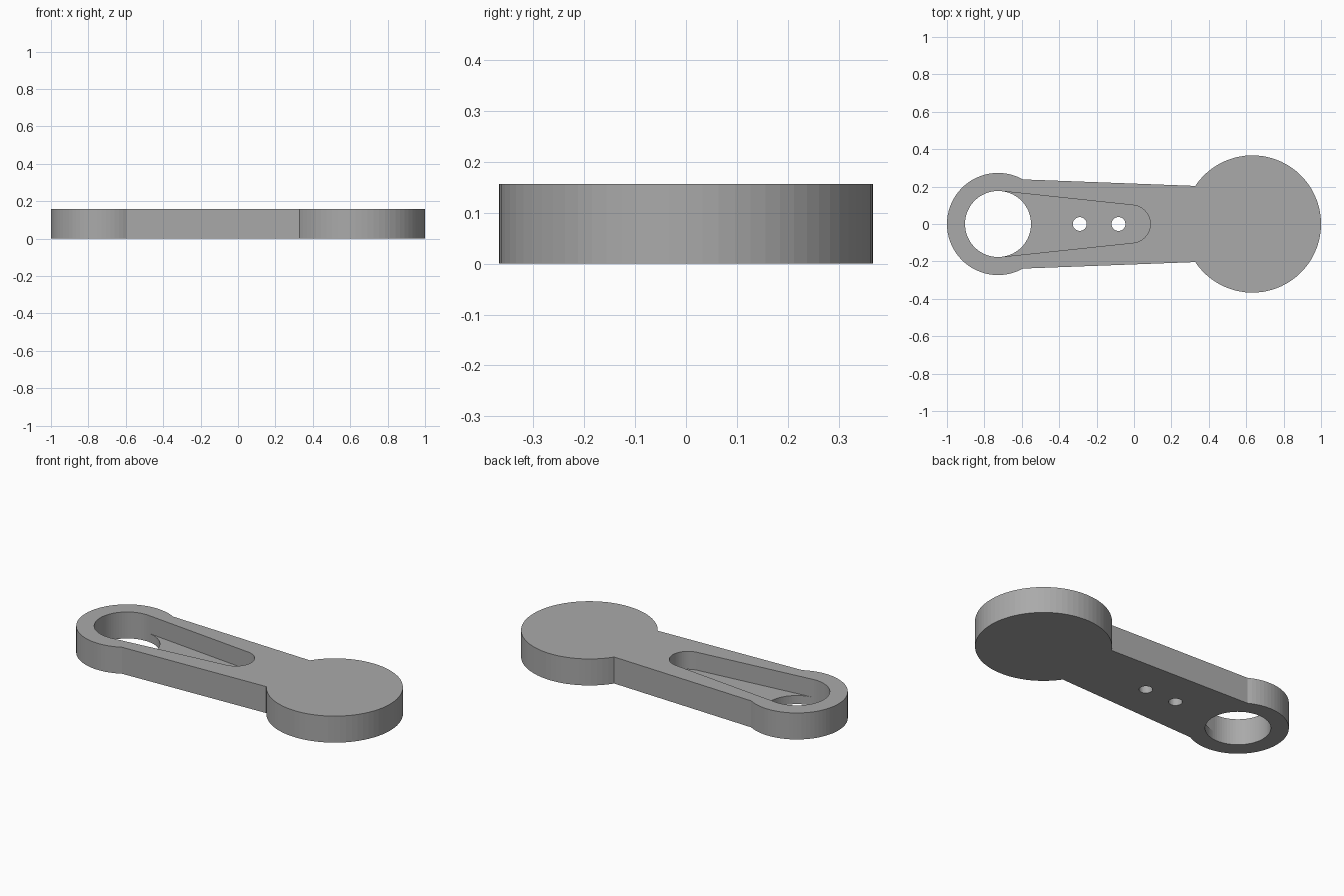
import bpy
import bmesh
from math import asin, atan2, cos, sin, pi

HEIGHT = 0.157
FLOOR = 0.051
RING_X, RING_R, BORE_R = -0.727, 0.273, 0.1765
DISC_X, DISC_R = 0.633, 0.367
SLOT_X, SLOT_R = -0.014, 0.101
SIDES = 72

cube = bpy.data.objects.get("Cube")
if cube:
    bpy.data.objects.remove(cube, do_unlink=True)

grey = bpy.data.materials.new("plain grey")
grey.use_nodes = True
colour = (0.40, 0.40, 0.40, 1)
grey.diffuse_color = colour
grey.node_tree.nodes["Principled BSDF"].inputs["Base Color"].default_value = colour


def arc(cx, radius, start, end, steps):
    """Points on an arc centred on the long axis."""
    return [(cx + radius * cos(start + (end - start) * i / steps),
             radius * sin(start + (end - start) * i / steps))
            for i in range(steps + 1)]


def prism(name, outline, bottom, top):
    """Extrude a flat outline between two heights."""
    bm = bmesh.new()
    base = bm.faces.new([bm.verts.new((x, y, bottom)) for x, y in outline])
    up = bmesh.ops.extrude_face_region(bm, geom=[base])["geom"]
    verts = [v for v in up if isinstance(v, bmesh.types.BMVert)]
    bmesh.ops.translate(bm, vec=(0, 0, top - bottom), verts=verts)
    bmesh.ops.recalc_face_normals(bm, faces=bm.faces)
    mesh = bpy.data.meshes.new(name)
    bm.to_mesh(mesh)
    bm.free()
    mesh.materials.append(grey)
    obj = bpy.data.objects.new(name, mesh)
    bpy.context.collection.objects.link(obj)
    return obj


# Body outline: ring end, tapered arm and large disc end
ring_angle = atan2(0.238, -0.594 - RING_X)
disc_angle = atan2(0.204, 0.327 - DISC_X)
body = prism("lever_body",
             arc(RING_X, RING_R, ring_angle, 2 * pi - ring_angle, 48)
             + arc(DISC_X, DISC_R, -disc_angle, disc_angle, 58), 0, HEIGHT)

# Tapered pocket, tangent to the bore and to its own round end
tangent = pi / 2 - asin((BORE_R - SLOT_R) / (SLOT_X - RING_X))
slot = arc(SLOT_X, SLOT_R, -tangent, tangent, 32)
shoulder = arc(RING_X, BORE_R, tangent, -tangent, 1)
cutters = [prism("pocket_cutter", slot + [shoulder[0], (RING_X, 0), shoulder[1]],
                 FLOOR, HEIGHT + 0.1)]

# Large bore and two small drilled holes
for name, x, radius, sides in (("bore_cutter", RING_X, BORE_R, SIDES),
                               ("inner_hole_cutter", -0.083, 0.037, 32),
                               ("outer_hole_cutter", -0.29, 0.037, 32)):
    ring = arc(x, radius, tangent, tangent + 2 * pi, sides)[:-1]
    cutters.append(prism(name, ring, -0.1, HEIGHT + 0.1))

for cutter in cutters:
    cutter.hide_render = True
    cut = body.modifiers.new(cutter.name, "BOOLEAN")
    cut.operation = "DIFFERENCE"
    cut.solver = "EXACT"
    cut.object = cutter

# Apply the cuts and drop the helpers
bpy.context.view_layer.update()
graph = bpy.context.evaluated_depsgraph_get()
result = bpy.data.meshes.new_from_object(body.evaluated_get(graph))
body.modifiers.clear()
body.data = result
for cutter in cutters:
    bpy.data.objects.remove(cutter, do_unlink=True)
